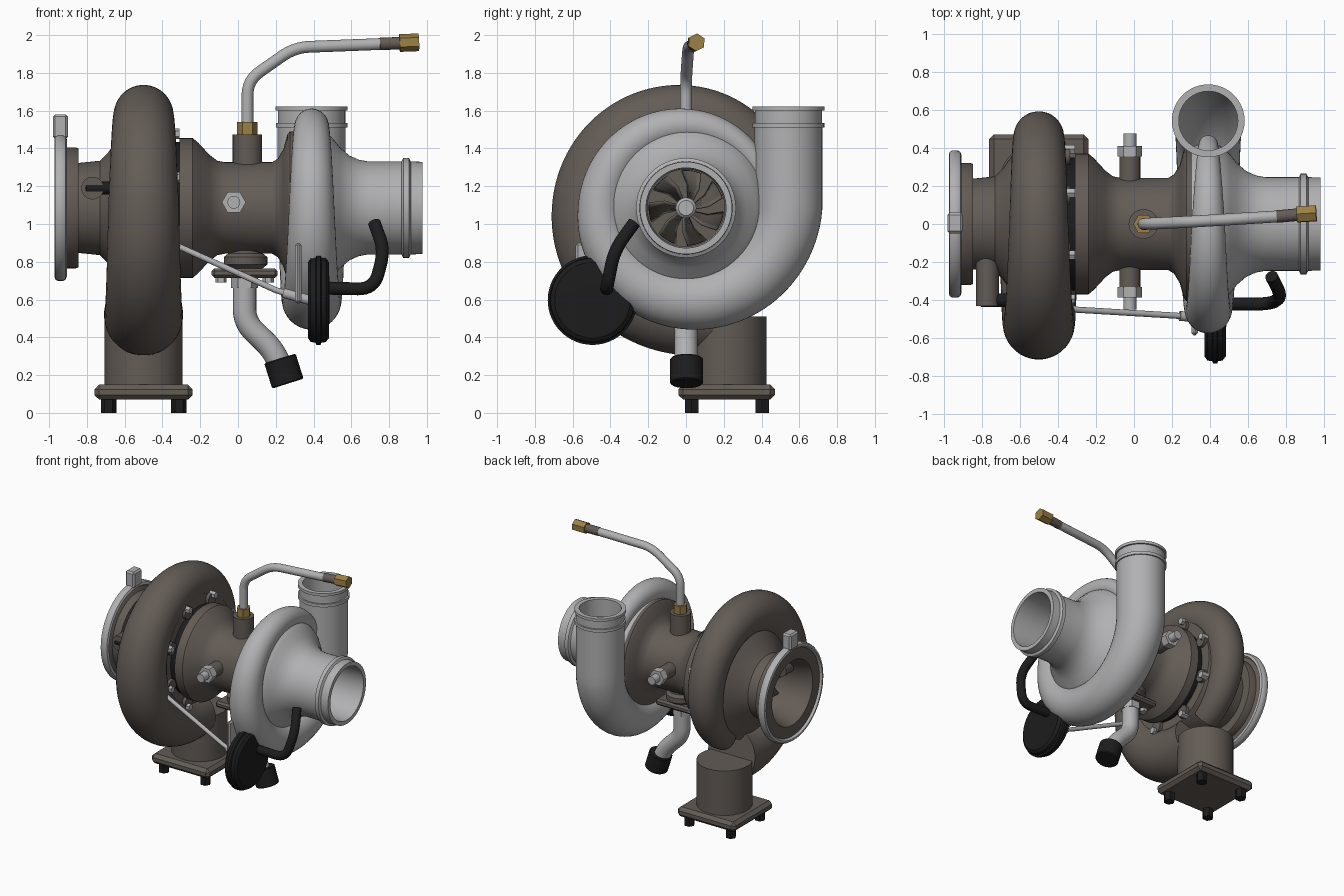
import bpy, bmesh, math
from mathutils import Vector

if "Cube" in bpy.data.objects:
    bpy.data.objects.remove(bpy.data.objects["Cube"])

CZ = 1.085  # height of the shaft axis


def material(name, col):
    m = bpy.data.materials.new(name)
    m.diffuse_color = (*col, 1)
    m.use_nodes = True
    m.node_tree.nodes["Principled BSDF"].inputs["Base Color"].default_value = m.diffuse_color
    return m


IRON = material("brown cast iron", (0.125, 0.106, 0.093))
ALU = material("light aluminium", (0.44, 0.44, 0.45))
BLACK = material("black rubber", (0.012, 0.012, 0.012))
BRASS = material("brass", (0.33, 0.215, 0.06))


def finish(name, bm, mat, angle=35):
    bmesh.ops.remove_doubles(bm, verts=bm.verts, dist=1e-5)
    bmesh.ops.recalc_face_normals(bm, faces=bm.faces)
    me = bpy.data.meshes.new(name)
    bm.to_mesh(me)
    bm.free()
    ob = bpy.data.objects.new(name, me)
    bpy.context.collection.objects.link(ob)
    me.materials.append(mat)
    bpy.ops.object.select_all(action='DESELECT')
    bpy.context.view_layer.objects.active = ob
    ob.select_set(True)
    bpy.ops.object.shade_smooth_by_angle(angle=math.radians(angle))
    return ob


def skin(bm, rings, closed=False):
    n = len(rings[0])
    pairs = list(zip(rings, rings[1:])) + ([(rings[-1], rings[0])] if closed else [])
    for a, b in pairs:
        for i in range(n):
            j = (i + 1) % n
            bm.faces.new((a[i], a[j], b[j], b[i]))


def lathe(name, prof, mat, origin=(0, 0, CZ), axis=(1, 0, 0), n=64, closed=False):
    """Turn (distance, radius) points around an axis."""
    bm = bmesh.new()
    q = Vector((0, 0, 1)).rotation_difference(Vector(axis).normalized())
    o = Vector(origin)
    rings = [[bm.verts.new(o + q @ Vector((r * math.cos(k * math.tau / n), r * math.sin(k * math.tau / n), t)))
              for k in range(n)] for t, r in prof]
    skin(bm, rings, closed)
    bmesh.ops.dissolve_degenerate(bm, dist=1e-6, edges=bm.edges)
    return finish(name, bm, mat)


def rod(name, a, b, r, mat, n=32, bevel=0.0):
    a, b = Vector(a), Vector(b)
    h = (b - a).length
    return lathe(name, [(0, 0), (0, r - bevel), (bevel, r), (h - bevel, r), (h, r - bevel), (h, 0)] if bevel
                 else [(0, 0), (0, r), (h, r), (h, 0)], mat, a, b - a, n)


def tube(name, pts, radii, mat, n=24, caps=(True, True)):
    """Sweep a circle of changing radius along points."""
    pts = [Vector(p) for p in pts]
    if not isinstance(radii, list):
        radii = [radii] * len(pts)
    bm, rings, q = bmesh.new(), [], None
    for i, p in enumerate(pts):
        t = (pts[min(i + 1, len(pts) - 1)] - pts[max(i - 1, 0)]).normalized()
        if q is None:
            u = t.orthogonal().normalized()
        else:
            u = q.rotation_difference(t) @ u
        q, v = t, t.cross(u)
        rings.append([bm.verts.new(p + radii[i] * (u * math.cos(k * math.tau / n) + v * math.sin(k * math.tau / n)))
                      for k in range(n)])
    skin(bm, rings)
    if caps[0]:
        bm.faces.new(rings[0])
    if caps[1]:
        bm.faces.new(rings[-1])
    return finish(name, bm, mat)


def bend(pts, d, steps=8):
    """Round the corners of a path, starting d before each corner."""
    pts = [Vector(p) for p in pts]
    out = [pts[0]]
    for a, b, c in zip(pts, pts[1:], pts[2:]):
        s, e = b + (a - b).normalized() * d, b + (c - b).normalized() * d
        for k in range(steps + 1):
            t = k / steps
            out.append(s * (1 - t) ** 2 + b * 2 * t * (1 - t) + e * t * t)
    return out + [pts[-1]]


def box(name, lo, hi, mat, bevel=0.01):
    bm = bmesh.new()
    bmesh.ops.create_cube(bm, size=1)
    lo, hi = Vector(lo), Vector(hi)
    for v in bm.verts:
        v.co = Vector([(lo[i] + hi[i]) / 2 + v.co[i] * (hi[i] - lo[i]) for i in range(3)])
    bmesh.ops.bevel(bm, geom=bm.edges[:], offset=bevel, segments=1, affect='EDGES')
    return finish(name, bm, mat, 20)


def lerp(keys, a):
    for (a0, v0), (a1, v1) in zip(keys, keys[1:]):
        if a <= a1:
            return v0 + (v1 - v0) * (a - a0) / (a1 - a0)
    return keys[-1][1]


def scroll(x, start, end, outer, rad, steps=100):
    """Spiral centre line and radii from outer reach and tube radius by angle."""
    P, R = [], []
    for k in range(steps + 1):
        a = start + (end - start) * k / steps
        r = lerp(rad, a)
        c = lerp(outer, a) - r
        P.append((x, c * math.cos(math.radians(a)), CZ + c * math.sin(math.radians(a))))
        R.append(r)
    return P, R


def wheel(name, x0, x1, n, r0, r1, twist, mat):
    bm = bmesh.new()
    for b in range(n):
        g = []
        for i in range(6):
            t = i / 5
            a = b * math.tau / n + twist * t
            g.append([bm.verts.new((x0 + (x1 - x0) * t, r * math.cos(a + s), CZ + r * math.sin(a + s)))
                      for r, s in ((r0, 0), ((r0 + r1) / 2, .12), (r1, .3))])
        for p, q in zip(g, g[1:]):
            for j in range(2):
                bm.faces.new((p[j], p[j + 1], q[j + 1], q[j]))
    ob = finish(name, bm, mat)
    ob.modifiers.new("thick", 'SOLIDIFY').thickness = 0.01


# turbine scroll, outlet neck and foot
P, R = scroll(-0.5, -60, 283, [(-60, .55), (0, .59), (90, .65), (180, .71), (270, .78), (290, .79)],
              [(-60, .10), (0, .13), (90, .155), (180, .187), (270, .208), (290, .21)])
tube("turbine_scroll", P, R, IRON, 40)
lathe("turbine_outlet", [(-.36, 0), (-.36, .43), (-.45, .46), (-.57, .45), (-.64, .36), (-.69, .29), (-.73, .25),
                         (-.845, .238), (-.845, .315), (-.86, .32), (-.905, .32), (-.92, .35), (-.955, .35),
                         (-.955, .26), (-.80, .21), (-.56, .21), (-.56, 0)], IRON)
wheel("turbine_blades", -.72, -.57, 9, .03, .2, .7, IRON)
rod("turbine_hub", (-.75, 0, CZ), (-.55, 0, CZ), .05, IRON, 16, .01)
rod("inlet_pipe", (-.5, .22, .12), (-.5, .22, .51), .206, IRON, 64)
box("foot_flange", (-.76, -.04, .07), (-.24, .47, .15), IRON, .025)
for x in (-.685, -.313):
    for y in (.03, .403):
        rod("foot_bolt", (x, y, 0), (x, y, .08), .041, BLACK, 6)

# outlet clamp
lathe("outlet_clamp", [(-.95, .345), (-.972, .36), (-.968, .378), (-.955, .386), (-.925, .386), (-.912, .378),
                       (-.905, .36), (-.925, .345)], ALU, closed=True)
box("clamp_block", (-.98, -.05, 1.45), (-.9, .06, 1.58), ALU, .012)

# wastegate pivot on the turbine
rod("wastegate_pivot", (-.77, -.43, 1.19), (-.77, -.1, 1.19), .06, IRON)
rod("wastegate_lever", (-.81, -.4, 1.19), (-.62, -.4, 1.19), .035, BLACK, 20, .008)

# bearing housing with back plate
lathe("bearing_housing", [(-.31, 0), (-.31, .37), (-.24, .37), (-.21, .345), (-.15, .28), (-.11, .25), (-.07, .242),
                          (.18, .242), (.21, .26), (.24, .31), (.262, .39), (.275, .405), (.33, .405), (.33, 0)], IRON)
rod("heat_shield", (-.37, 0, CZ), (-.3, 0, CZ), .35, BLACK, 64)
for k in range(8):
    a = math.radians(22.5 + 45 * k)
    y, z = .425 * math.cos(a), CZ + .425 * math.sin(a)
    rod("clamp_bolt", (-.37, y, z), (-.31, y, z), .027, ALU, 6)
    y, z = .39 * math.cos(a), CZ + .39 * math.sin(a)
    rod("clamp_washer", (-.37, y, z), (-.335, y, z), .05, IRON, 16)

# water fittings, front and back
for s, off in ((-1, 0), (1, .025)):
    for name, a, b, r, m, n in (("water_boss", .1, .34, .055, IRON, 24), ("water_nut", .33, .385, .064, ALU, 6),
                                ("water_stub", .38, .45, .034, ALU, 24)):
        rod(name, (-.022, s * (a + off), 1.115), (-.022, s * (b + off), 1.115), r, m, n)

# oil feed
rod("oil_boss", (.05, 0, 1.2), (.05, 0, 1.475), .078, IRON)
rod("oil_nut", (.05, 0, 1.47), (.05, 0, 1.54), .054, BRASS, 6)
tube("oil_feed_pipe", bend([(.05, 0, 1.53), (.05, 0, 1.76), (.30, .012, 1.935), (.76, .04, 1.953)], .08), .031, ALU)
rod("oil_sleeve", (.75, .039, 1.953), (.87, .05, 1.958), .033, IRON, 24)
rod("oil_end_nut", (.855, .05, 1.958), (.957, .056, 1.962), .047, BRASS, 6)

# oil drain
lathe("drain_boss", [(0, 0), (0, .09), (.02, .115), (.06, .115), (.08, .09), (.12, .09), (.12, 0)], IRON,
      (.04, 0, .765), (0, 0, 1), 32)
box("drain_flange", (-.14, -.1, .715), (.21, .1, .765), IRON, .015)
for x in (-.09, .16):
    rod("drain_bolt", (x, 0, .69), (x, 0, .72), .03, ALU, 6)
rod("drain_collar", (.035, 0, .66), (.035, 0, .72), .072, ALU, 6)
tube("drain_pipe", bend([(.035, 0, .72), (.035, 0, .48), (.19, 0, .33), (.235, 0, .22)], .07), .062, ALU)
rod("drain_cap", (.222, .003, .288), (.264, .003, .155), .087, BLACK, 40, .006)

# compressor scroll, running up into the outlet
P, R = scroll(.39, 18, 360, [(18, .49), (90, .525), (180, .572), (270, .642), (360, .722)],
              [(18, .05), (90, .087), (180, .12), (270, .155), (360, .18)])
P += [(.39, .542, z) for z in (1.15, 1.3, 1.52)]
R += [.18] * 3
tube("compressor_scroll", P, R, ALU, 40, (True, False))
lathe("compressor_outlet", [(1.48, .178), (1.51, .18), (1.51, .19), (1.535, .19), (1.535, .178), (1.6, .178),
                            (1.6, .191), (1.622, .191), (1.622, .155), (1.48, .155)], ALU,
      (.39, .542, 0), (0, 0, 1), closed=True)

# compressor inlet cover
lathe("compressor_inlet", [(.29, .40), (.40, .44), (.47, .40), (.505, .365), (.54, .32), (.59, .277), (.64, .255),
                           (.69, .246), (.865, .246), (.875, .264), (.905, .264), (.915, .246), (.978, .244),
                           (.978, .212), (.85, .205), (.45, .205), (.45, .25), (.29, .25)], ALU, closed=True)
rod("wheel_disc", (.4, 0, CZ), (.46, 0, CZ), .22, IRON, 48)
wheel("wheel_blades", .62, .46, 7, .04, .198, .5, IRON)
rod("wheel_hub", (.45, 0, CZ), (.67, 0, CZ), .055, ALU, 24, .015)

# actuator can, rod, bracket and hose
lathe("actuator_can", [(.375, 0), (.37, .2), (.385, .222), (.41, .225), (.415, .237), (.437, .237), (.442, .225),
                       (.465, .222), (.482, .2), (.485, 0)], BLACK, (0, -.495, .597))
tube("actuator_rod", [(-.36, -.43, .9), (-.3, -.45, .875), (.2, -.48, .65), (.34, -.49, .605)], .016, ALU, 16)
rod("rod_end", (.24, -.483, .635), (.38, -.492, .597), .026, ALU, 16)
box("actuator_bracket", (.302, -.585, .58), (.335, -.3, .9), ALU, .012)
tube("boost_hose", bend([(.47, -.42, .66), (.72, -.42, .655), (.775, -.38, .86), (.722, -.275, 1.005)], .085),
     .034, BLACK)
